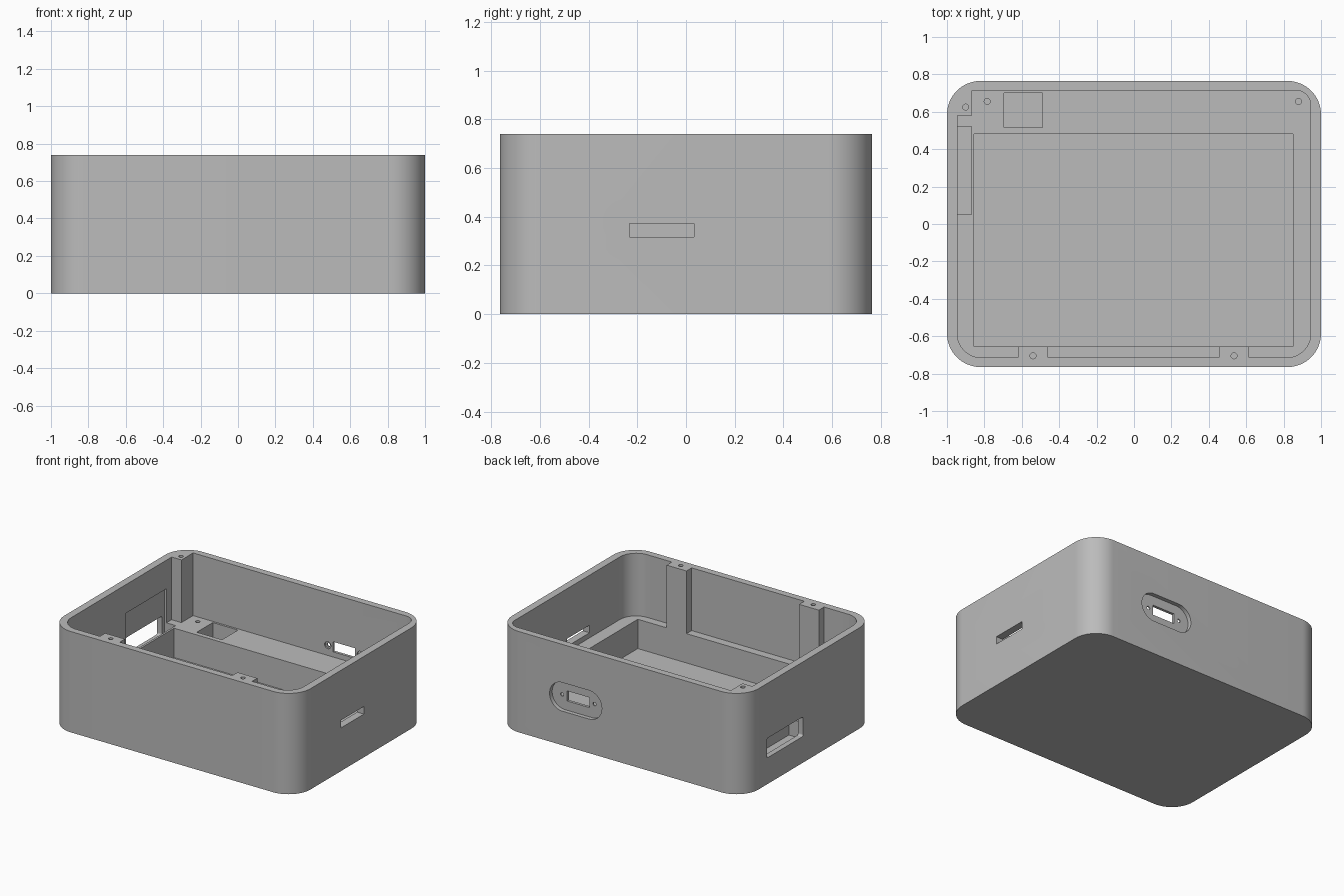
import bpy
import bmesh
from math import pi, cos, sin, radians
from mathutils import Matrix

cube = bpy.data.objects.get("Cube")
if cube:
    bpy.data.objects.remove(cube, do_unlink=True)

HALF_X, HALF_Y, HEIGHT = 1.0, 0.765, 0.74
LEDGE, FLOOR = 0.28, 0.065
IN_X, IN_Y = 0.945, 0.715

grey = bpy.data.materials.new("plain grey")
grey.use_nodes = True
GREY = (0.5, 0.5, 0.5, 1)
grey.diffuse_color = GREY
grey.node_tree.nodes["Principled BSDF"].inputs["Base Color"].default_value = GREY


def rounded_outline(x0, x1, y0, y1, radii, steps=16):
    """Outline of a rectangle; radii run from front left anticlockwise."""
    corners = [(x0, y0, 1, 1), (x1, y0, -1, 1), (x1, y1, -1, -1), (x0, y1, 1, -1)]
    points = []
    for i, ((x, y, sx, sy), r) in enumerate(zip(corners, radii)):
        for k in range(steps + 1 if r else 1):
            a = pi + (i + k / steps) * pi / 2
            points.append((x + sx * r + r * cos(a), y + sy * r + r * sin(a)))
    return points


def prism(name, outline, low, high, matrix=Matrix()):
    bm = bmesh.new()
    base = bm.faces.new([bm.verts.new((x, y, low)) for x, y in outline])
    top = bmesh.ops.extrude_face_region(bm, geom=[base])["geom"]
    bmesh.ops.translate(bm, vec=(0, 0, high - low),
                        verts=[v for v in top if isinstance(v, bmesh.types.BMVert)])
    bm.transform(matrix)
    bmesh.ops.recalc_face_normals(bm, faces=bm.faces)
    mesh = bpy.data.meshes.new(name)
    bm.to_mesh(mesh)
    bm.free()
    obj = bpy.data.objects.new(name, mesh)
    bpy.context.collection.objects.link(obj)
    mesh.materials.append(grey)
    return obj


def box(name, x0, x1, y0, y1, z0, z1):
    return prism(name, [(x0, y0), (x1, y0), (x1, y1), (x0, y1)], z0, z1)


def hole(x, y, r, low, high, matrix=Matrix()):
    ring = [(x + r * cos(i * pi / 8), y + r * sin(i * pi / 8)) for i in range(16)]
    return prism("hole_cutter", ring, low, high, matrix)


def cut(obj, cutter):
    """Subtract the cutter, then discard it."""
    mod = obj.modifiers.new("cut", "BOOLEAN")
    mod.operation, mod.solver, mod.object = "DIFFERENCE", "EXACT", cutter
    cutter.hide_render = True
    graph = bpy.context.evaluated_depsgraph_get()
    mesh = bpy.data.meshes.new_from_object(obj.evaluated_get(graph))
    obj.modifiers.clear()
    obj.data = mesh
    bpy.data.objects.remove(cutter, do_unlink=True)


# Outer shell
body = prism("enclosure_body",
             rounded_outline(-HALF_X, HALF_X, -HALF_Y, HALF_Y, [0.18] * 4), 0, HEIGHT)

# Upper cavity, leaving the screw posts standing
cavity = prism("cavity_cutter", rounded_outline(-IN_X, IN_X, -IN_Y, IN_Y,
               [0.13, 0.13, 0.08, 0.08]), LEDGE, 1)
for x0, x1, y0, y1 in [(-0.62, -0.46, -0.9, -0.655), (0.455, 0.615, -0.9, -0.655),
                       (-1.1, -0.865, 0.58, 0.9)]:
    cut(cavity, box("post", x0, x1, y0, y1, 0.1, 1.2))
cut(body, cavity)

# Deep well, square pocket and side pit in the ledge
cut(body, box("well_cutter", -0.855, 0.85, -0.655, 0.48, FLOOR, 0.45))
cut(body, box("pocket_cutter", -0.695, -0.49, 0.515, 0.70, FLOOR, 0.4))
cut(body, box("pit_cutter", -0.96, -0.87, 0.05, 0.52, 0.16, 0.53))

# Screw holes in the posts and in the ledge
for x, y, z in [(-0.90, 0.625, HEIGHT), (-0.54, -0.705, HEIGHT), (0.535, -0.705, HEIGHT),
                (-0.785, 0.655, LEDGE), (0.88, 0.655, LEDGE)]:
    cut(body, hole(x, y, 0.016, z - 0.15, z + 0.1))

# Port openings: local x runs along the wall, local y is up, local z points outward
right_wall = Matrix.Translation((HALF_X, -0.10, 0.345)) @ Matrix(
    ((0, 0, 1, 0), (1, 0, 0, 0), (0, 1, 0, 0), (0, 0, 0, 1)))
back_wall = Matrix.Translation((0.36, HALF_Y, 0.355)) @ Matrix(
    ((-1, 0, 0, 0), (0, 0, 1, 0), (0, 1, 0, 0), (0, 0, 0, 1)))
left_wall = Matrix.Translation((-HALF_X, 0.28, 0.265)) @ Matrix(
    ((0, 0, -1, 0), (-1, 0, 0, 0), (0, 1, 0, 0), (0, 0, 0, 1)))


def opening(wall, half_w, half_h, radius, depth):
    outline = rounded_outline(-half_w, half_w, -half_h, half_h, [radius] * 4)
    cut(body, prism("opening_cutter", outline, -depth, 0.1, wall))


opening(right_wall, 0.222, 0.105, 0.1045, 0.035)
opening(right_wall, 0.132, 0.028, 0, 0.1)
opening(back_wall, 0.212, 0.105, 0.1045, 0.03)
opening(back_wall, 0.09, 0.037, 0, 0.1)
for side in (-0.132, 0.132):
    cut(body, hole(side, 0, 0.013, -0.1, 0.1, back_wall))
    cut(body, hole(side, 0, 0.026, -0.1, -0.04, back_wall))
opening(left_wall, 0.21, 0.072, 0.015, 0.1)

# Smooth rounded corners, crisp edges
bpy.ops.object.select_all(action="DESELECT")
body.select_set(True)
bpy.context.view_layer.objects.active = body
bpy.ops.object.shade_smooth_by_angle(angle=radians(30))
